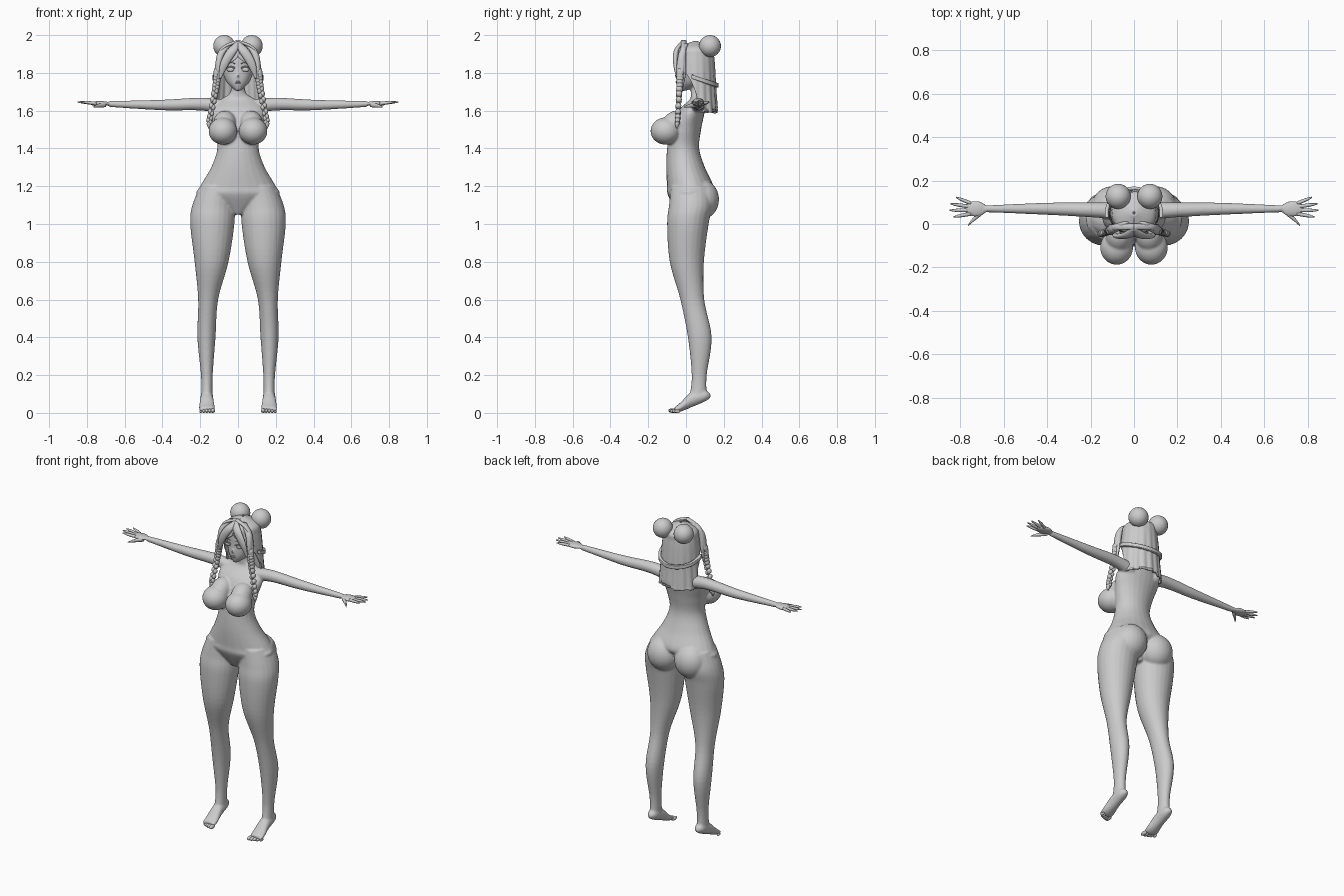
import bpy, bmesh, math, random
from mathutils import Vector, Matrix

random.seed(4)
default_cube = bpy.data.objects.get("Cube")
if default_cube:
    bpy.data.objects.remove(default_cube, do_unlink=True)

X, Y, Z = Vector((1, 0, 0)), Vector((0, 1, 0)), Vector((0, 0, 1))
grey = (.6, .6, .6, 1)
clay = bpy.data.materials.new("clay_grey")
clay.use_nodes = True
clay.diffuse_color = grey
clay.node_tree.nodes["Principled BSDF"].inputs["Base Color"].default_value = grey


def spline(rows, steps=6):
    """Smoothly interpolate equally long tuples, passing through each one."""
    rows = [Vector(row) for row in rows]
    padded = [rows[0]] + rows + [rows[-1]]
    result = []
    for before, start, end, after in zip(padded, padded[1:], padded[2:], padded[3:]):
        leave, arrive = (end - before) / 2, (after - start) / 2
        for step in range(steps):
            t = step / steps
            ease = t * t * (3 - 2 * t)
            result.append(start + (end - start) * ease
                          + leave * (t * (1 - t) ** 2) - arrive * (t * t * (1 - t)))
    return result + [rows[-1]]


def bridge(bm, rings, closed):
    """Fill the quads between successive rows of vertices."""
    for low, high in zip(rings, rings[1:]):
        pairs = list(zip(low, high))
        following = pairs[1:] + pairs[:1] if closed else pairs[1:]
        for (a, b), (c, d) in zip(pairs, following):
            bm.faces.new((a, c, d, b))


def tube(bm, rows, u, v=None, sides=24):
    """Loft ellipses along rows of x, y, z, radius along u and optional radius along v."""
    rows = spline([(*row[:4], row[-1]) for row in rows])
    rings = []
    for i, row in enumerate(rows):
        behind, ahead = rows[max(i - 1, 0)], rows[min(i + 1, len(rows) - 1)]
        side = v or Vector((ahead - behind)[:3]).normalized().cross(u)
        ring = []
        for k in range(sides):
            angle = math.tau * k / sides
            offset = u * (row[3] * math.cos(angle)) + side * (row[4] * math.sin(angle))
            ring.append(bm.verts.new(Vector(row[:3]) + offset))
        rings.append(ring)
    bridge(bm, rings, closed=True)
    bm.faces.new(rings[0])
    bm.faces.new(rings[-1])


def stack(bm, rows):
    """Vertical loft from rows of height, centre x, half width, front y, back y."""
    tube(bm, [(x, (front + back) / 2, z, width, (back - front) / 2)
              for z, x, width, front, back in rows], X, Y)


def ball(bm, centre, radii, tilt=0):
    matrix = Matrix.Translation(centre) @ Matrix.Rotation(tilt, 4, 'X') @ Matrix.Diagonal((*radii, 1))
    bmesh.ops.create_uvsphere(bm, u_segments=24, v_segments=16, radius=1, matrix=matrix)


def mirror(bm):
    """Add the same geometry on the other side."""
    copy = bmesh.ops.duplicate(bm, geom=bm.verts[:] + bm.edges[:] + bm.faces[:])["geom"]
    for item in copy:
        if isinstance(item, bmesh.types.BMVert):
            item.co.x *= -1


def finish(bm, name, thickness=0):
    bmesh.ops.recalc_face_normals(bm, faces=bm.faces[:])
    mesh = bpy.data.meshes.new(name)
    bm.to_mesh(mesh)
    bm.free()
    mesh.materials.append(clay)
    mesh.shade_smooth()
    part = bpy.data.objects.new(name, mesh)
    bpy.context.collection.objects.link(part)
    if thickness:
        shell = part.modifiers.new("thickness", 'SOLIDIFY')
        shell.thickness = thickness
        shell.offset = 0
    return part


# Legs and feet
bm = bmesh.new()
stack(bm, [(.1, .165, .03, .02, .11), (.2, .165, .031, .03, .11), (.4, .167, .048, .01, .136),
           (.6, .158, .053, -.03, .097), (.8, .14, .09, -.086, .095), (1, .136, .117, -.1, .12),
           (1.1, .13, .112, -.09, .14), (1.2, .11, .09, -.08, .13)])
tube(bm, [(.165, .13, .09, .01), (.165, .1, .09, .03), (.165, .03, .07, .035, .04),
          (.165, -.03, .03, .042, .024), (.165, -.06, .018, .04, .013)], X, Z)

# Arms and palms
tube(bm, [(.08, .06, 1.62, .04), (.2, .065, 1.635, .034), (.4, .07, 1.63, .028),
          (.68, .07, 1.635, .016)], Y, Z)
ball(bm, (.73, .07, 1.637), (.055, .037, .014))

# Chest and hip volumes
ball(bm, (.08, -.108, 1.492), (.076, .08, .072))
ball(bm, (.07, -.06, 1.535), (.06, .075, .06), tilt=.6)
ball(bm, (.095, .083, 1.13), (.1, .092, .105))
mirror(bm)

# Torso, neck and head
stack(bm, [(1.05, 0, .03, -.04, .06), (1.15, 0, .21, -.095, .12), (1.2, 0, .2, -.1, .145),
           (1.3, 0, .142, -.105, .1), (1.4, 0, .11, -.1, .07), (1.5, 0, .125, -.085, .08),
           (1.6, 0, .145, -.04, .1), (1.66, 0, .09, .02, .1), (1.7, 0, .04, .025, .1),
           (1.8, 0, .038, .025, .1)])
stack(bm, [(1.705, 0, .012, -.036, 0), (1.75, 0, .06, -.05, .09), (1.82, 0, .084, -.048, .12),
           (1.9, 0, .085, -.04, .13), (1.955, 0, .03, .02, .07)])
ball(bm, (0, -.05, 1.785), (.007, .012, .01))

# Fuse everything into one smooth skin
body = finish(bm, "body")
fuse = body.modifiers.new("fuse", 'REMESH')
fuse.mode = 'VOXEL'
fuse.voxel_size = .006
fuse.use_smooth_shade = True
relax = body.modifiers.new("relax", 'SMOOTH')
relax.iterations = 6

# Fingers fan out from the palm, with a thumb on the front side
bm = bmesh.new()
for i, reach in enumerate((.08, .1, .095, .07)):
    y = .047 + i * .016
    spread = (i - 1) * .014
    tube(bm, [(.75, y, 1.638, .009), (.75 + reach * .6, y + spread * .6, 1.643, .008),
              (.75 + reach, y + spread, 1.646, .003)], Y, Z, sides=10)
tube(bm, [(.7, .055, 1.632, .014), (.74, .02, 1.626, .01), (.765, -.008, 1.62, .003)], Y, Z, sides=10)
mirror(bm)
finish(bm, "fingers")

# Toes shrink outward from the big toe
bm = bmesh.new()
for i in range(5):
    size = .012 - i * .001
    ball(bm, (.133 + i * .016, -.07 + i * i * .0015, size), (size, size * 2, size))
mirror(bm)
finish(bm, "toes")

# Eyes, lashes, brows, ears and lips
bm = bmesh.new()
ball(bm, (.04, -.043, 1.818), (.02, .008, .012))
for z, radius in ((1.832, .004), (1.855, .002)):
    tube(bm, [(.016, -.052, z - .006, radius), (.038, -.052, z, radius),
              (.065, -.038, z - .006, radius)], Y, sides=8)
ball(bm, (.09, .055, 1.81), (.012, .02, .032))
mirror(bm)
for z in (1.747, 1.753):
    ball(bm, (0, -.048, z), (.014, .007, .004))
finish(bm, "face_features")


def sheet(bm, rows, slope=0, waves=0, hem=0, locks=12, columns=6):
    """Curved sheet around the back from rows of height, radius x, radius y, half arc."""
    rows = spline(rows)
    lengths = [random.uniform(0, hem) for lock in range(locks + 1)]
    grid = []
    for j, (z, width, depth, arc) in enumerate(rows):
        fall = j / (len(rows) - 1)
        line = []
        for k in range(locks * columns + 1):
            angle = math.radians(arc) * (2 * k / (locks * columns) - 1)
            ripple = 1 + waves * fall * math.sin(angle * 17)
            lift = lengths[k // columns] * (fall == 1) - slope * math.cos(angle)
            line.append(bm.verts.new((width * ripple * math.sin(angle),
                                      .05 + depth * ripple * math.cos(angle), z + lift)))
        grid.append(line)
    bridge(bm, grid, closed=False)


# Hair shell with the long back curtain
bm = bmesh.new()
sheet(bm, [(1.965, .005, .005, 180), (1.93, .085, .085, 180), (1.885, .1, .094, 180),
           (1.8, .11, .1, 120), (1.7, .116, .105, 90), (1.585, .126, .114, 80)], waves=.025, hem=.025)
finish(bm, "back_hair", thickness=.01)

# Band tied around the hair, dipping at the back
bm = bmesh.new()
sheet(bm, [(1.785, .126, .114, 100), (1.763, .126, .114, 100)], slope=.04)
finish(bm, "hair_band", thickness=.016)

# Swept fringe, framing locks and arched side locks
bm = bmesh.new()
tube(bm, [(.003, -.02, 1.965, .008), (.03, -.05, 1.92, .028, .014), (.07, -.056, 1.85, .024, .012),
          (.095, -.045, 1.77, .006)], X, Y)
tube(bm, [(.04, 0, 1.955, .02, .012), (.09, -.02, 1.9, .02), (.107, -.025, 1.8, .014, .025),
          (.11, -.02, 1.72, .004)], X, Y)
tube(bm, [(0, -.012, 1.968, .014, .008), (.09, -.015, 1.92, .014, .009),
          (.118, -.025, 1.79, .013, .01)], Y)
mirror(bm)
finish(bm, "front_hair")

# Braids from paired overlapping lobes, each ending in a tuft
bm = bmesh.new()
path = spline([(.108, -.03, 1.8), (.12, -.035, 1.71), (.152, -.045, 1.545)])
for i, centre in enumerate(path):
    size = .02 - i * .0005
    for side in (-1, 1):
        ball(bm, centre + (X + Z) * side * .005, (size * .8, size, size), tilt=side / 2)
tube(bm, [(.152, -.045, 1.55, .008), (.154, -.047, 1.53, .012), (.155, -.048, 1.505, .002)], X, Y)
mirror(bm)
finish(bm, "braids")

# Round hair buns
bm = bmesh.new()
bun_radius = .058
ball(bm, (.073, .127, 2 - bun_radius), [bun_radius] * 3)
mirror(bm)
finish(bm, "hair_buns")
